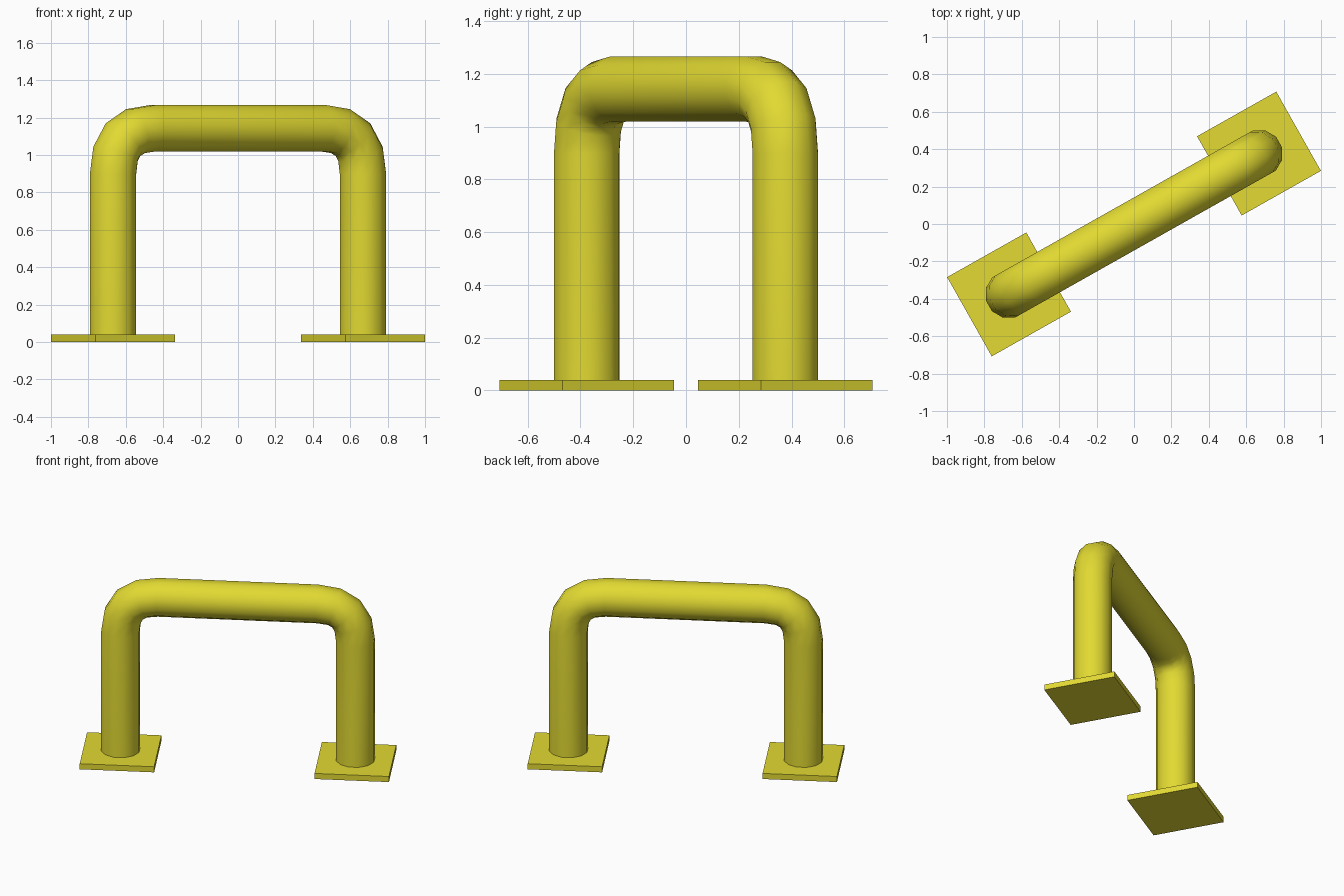
import bpy, bmesh, math
from mathutils import Vector, Matrix

if "Cube" in bpy.data.objects:
    bpy.data.objects.remove(bpy.data.objects["Cube"])

ANGLE = math.radians(29.4)   # the whole barrier is turned about z
HALF = 0.767                 # distance from centre to each leg axis
TOP = 1.143                  # height of the top bar axis
BEND = 0.245                 # size of the corner bend
RADIUS = 0.128
SIDES = 12
TURN = Matrix.Rotation(ANGLE, 4, 'Z')

yellow = bpy.data.materials.new("safety yellow")
yellow.diffuse_color = (0.76, 0.70, 0.032, 1)
yellow.use_nodes = True
yellow.node_tree.nodes["Principled BSDF"].inputs["Base Color"].default_value = yellow.diffuse_color


def add_object(name, bm, smooth=False):
    bmesh.ops.recalc_face_normals(bm, faces=bm.faces)
    bmesh.ops.transform(bm, matrix=TURN, verts=bm.verts)
    mesh = bpy.data.meshes.new(name)
    bm.to_mesh(mesh)
    bm.free()
    mesh.materials.append(yellow)
    obj = bpy.data.objects.new(name, mesh)
    bpy.context.collection.objects.link(obj)
    if smooth:
        bpy.ops.object.select_all(action='DESELECT')
        obj.select_set(True)
        bpy.context.view_layer.objects.active = obj
        bpy.ops.object.shade_smooth_by_angle(angle=math.radians(50))
    return obj


# Path of the bent pipe: (position, tangent) pairs in the xz plane
half_path = [(Vector((-HALF, 0, 0.02)), Vector((0, 0, 1)))]
for i in range(5):
    t = i / 4
    pos = Vector((-HALF + BEND * t * t, 0, TOP - BEND * (1 - t) ** 2))
    half_path.append((pos, Vector((t, 0, 1 - t)).normalized()))
mirrored = [(Vector((-p.x, 0, p.z)), Vector((d.x, 0, -d.z)))
            for p, d in reversed(half_path)]

# Bent pipe: two legs and the top bar in one sweep
bm = bmesh.new()
rings = []
for pos, tan in half_path + mirrored:
    side = Vector((0, 1, 0))
    out = side.cross(tan)
    ring = []
    for k in range(SIDES):
        a = 2 * math.pi * (k + 0.5) / SIDES
        ring.append(bm.verts.new(pos + RADIUS * (math.cos(a) * out + math.sin(a) * side)))
    rings.append(ring)
for r0, r1 in zip(rings, rings[1:]):
    for k in range(SIDES):
        n = (k + 1) % SIDES
        bm.faces.new((r0[k], r0[n], r1[n], r1[k]))
bm.faces.new(rings[0])
bm.faces.new(rings[-1])
add_object("bent_pipe", bm, smooth=True)

# Square base plates
for name, sx in (("left_base_plate", -1), ("right_base_plate", 1)):
    bm = bmesh.new()
    bmesh.ops.create_cube(bm, size=1, matrix=Matrix.Translation((sx * HALF, 0, 0.02))
                          @ Matrix.Diagonal((0.486, 0.486, 0.04, 1)))
    add_object(name, bm)
